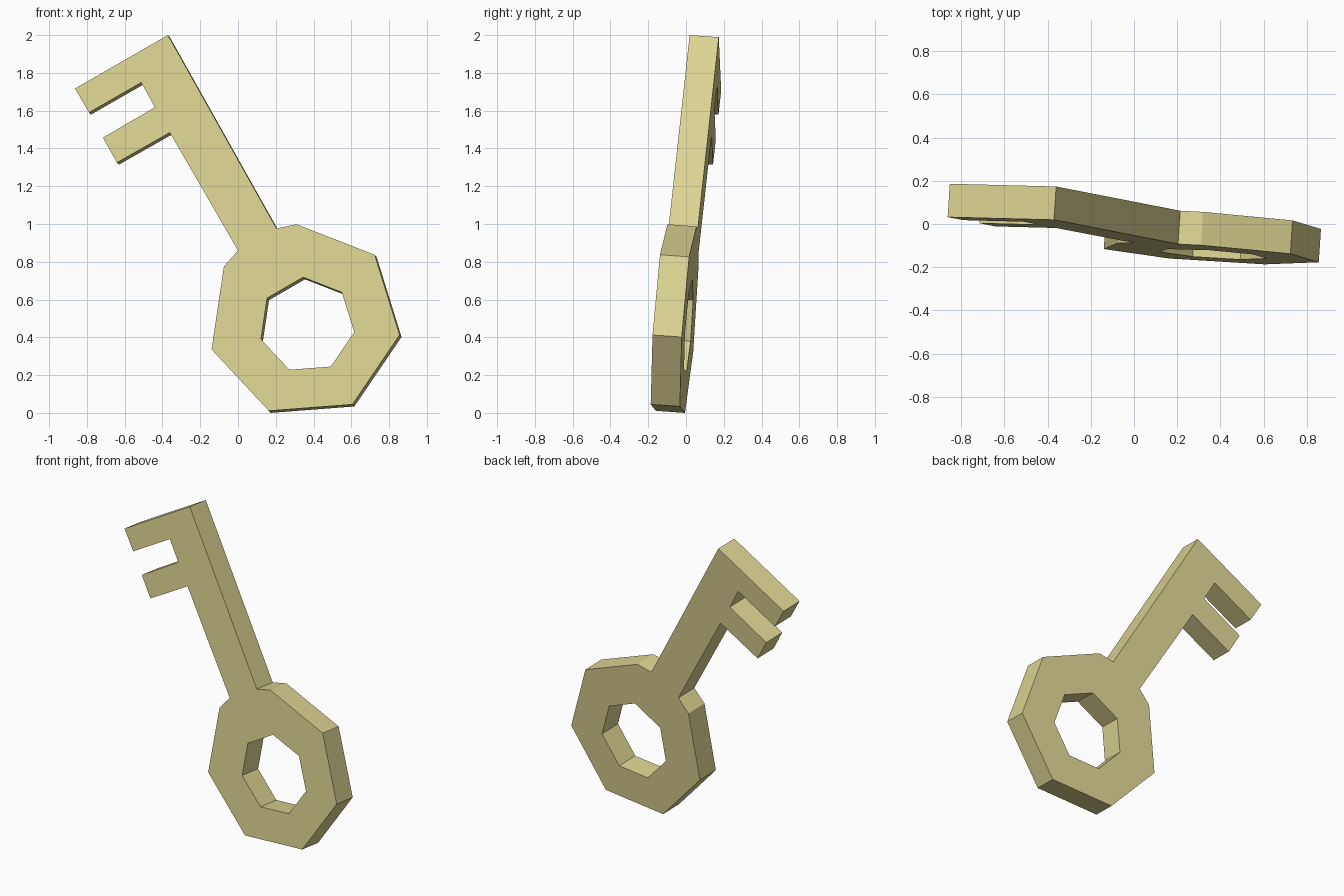
import bpy, bmesh, math
from mathutils import Vector

if "Cube" in bpy.data.objects:
    bpy.data.objects.remove(bpy.data.objects["Cube"])

# Tilted plane of the key's front face, and its thickness
SLOPE_X, SLOPE_Z, OFFSET_Y, THICK = -0.067, 0.072, -0.1495, 0.155


def on_plane(x, z):
    return Vector((x, OFFSET_Y + SLOPE_X * x + SLOPE_Z * z, z))


def heptagon(cx, cz, r, start):
    return [(cx + r * math.cos(start - i * math.tau / 7),
             cz + r * math.sin(start - i * math.tau / 7)) for i in range(7)]


brass = bpy.data.materials.new("pale brass")
brass.diffuse_color = (0.72, 0.66, 0.29, 1)
brass.use_nodes = True
brass.node_tree.nodes["Principled BSDF"].inputs["Base Color"].default_value = brass.diffuse_color

# Bow outline starts at the corner right of the shaft and runs clockwise
bow = heptagon(0.349, 0.488, 0.512, math.radians(94.4))
# Shaft and two-toothed bit, from the left of the bow round to its right
shaft = [(0.0, 0.86), (-0.361, 1.484), (-0.641, 1.325), (-0.715, 1.457),
         (-0.44, 1.618), (-0.512, 1.749), (-0.789, 1.59), (-0.863, 1.717),
         (-0.371, 2.0), (0.204, 0.976)]
# Hole in the bow
hole = heptagon(0.364, 0.465, 0.254, math.radians(94.4))

# Fill the outline around the hole, then extrude to full thickness
bm = bmesh.new()
edges = []
for loop in (bow + shaft, hole):
    vs = [bm.verts.new(on_plane(x, z)) for x, z in loop]
    edges += [bm.edges.new((vs[i - 1], vs[i])) for i in range(len(vs))]
normal = Vector((-SLOPE_X, 1, -SLOPE_Z)).normalized()
bmesh.ops.triangle_fill(bm, edges=edges, use_beauty=True, normal=normal)
ext = bmesh.ops.extrude_face_region(bm, geom=bm.faces[:], use_keep_orig=True)
moved = [g for g in ext["geom"] if isinstance(g, bmesh.types.BMVert)]
bmesh.ops.translate(bm, verts=moved, vec=normal * THICK)
bmesh.ops.recalc_face_normals(bm, faces=bm.faces[:])

mesh = bpy.data.meshes.new("key")
bm.to_mesh(mesh)
bm.free()
mesh.materials.append(brass)
key = bpy.data.objects.new("key", mesh)
bpy.context.collection.objects.link(key)
